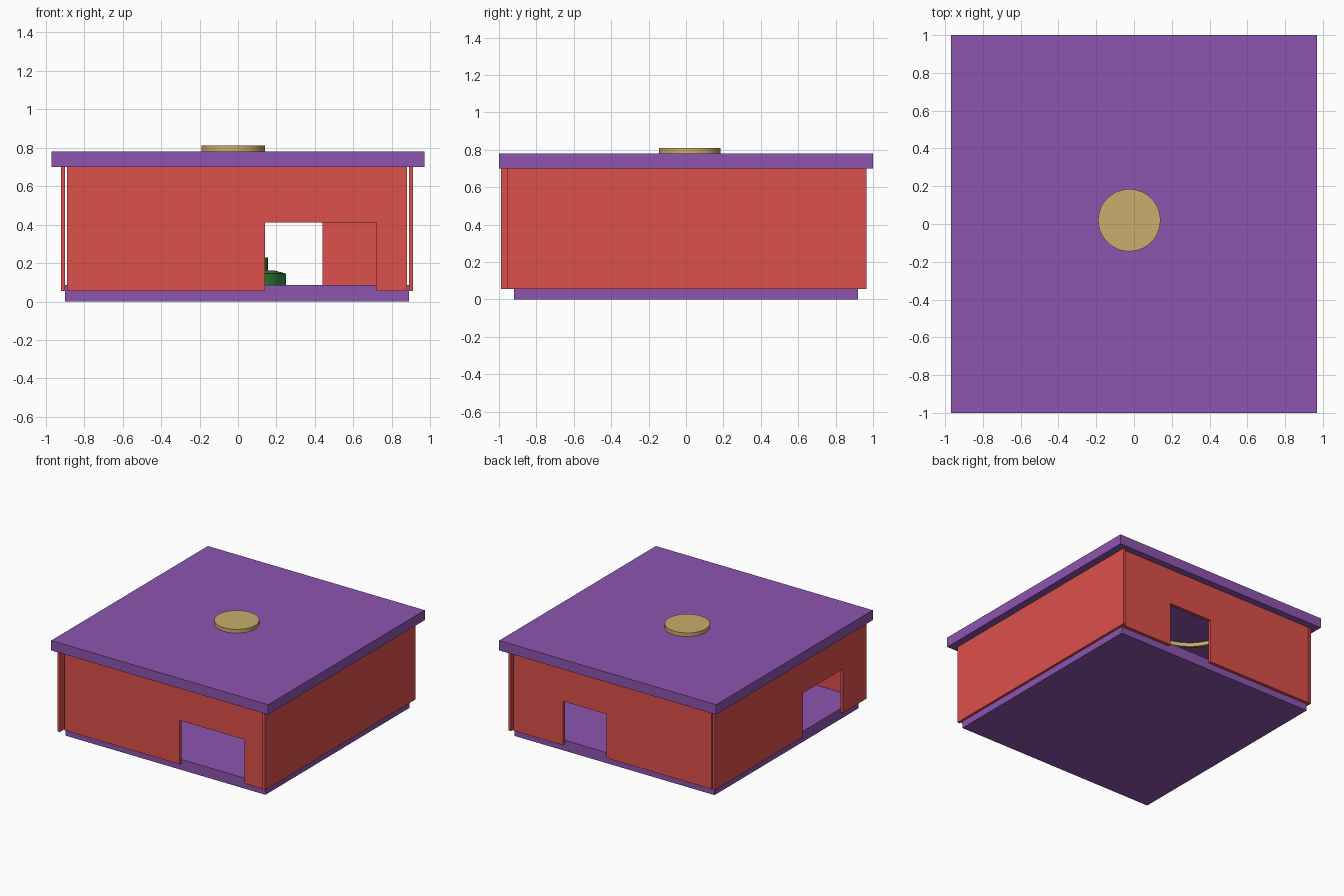
import bpy, bmesh, math

if "Cube" in bpy.data.objects:
    bpy.data.objects.remove(bpy.data.objects["Cube"])


def material(name, rgb):
    m = bpy.data.materials.new(name)
    m.diffuse_color = (*rgb, 1)
    m.use_nodes = True
    m.node_tree.nodes["Principled BSDF"].inputs["Base Color"].default_value = m.diffuse_color
    return m


PURPLE = material("purple", (0.27, 0.09, 0.43))
RED = material("red", (0.72, 0.08, 0.07))
TAN = material("tan", (0.58, 0.42, 0.15))
GREEN = material("green", (0.04, 0.30, 0.05))


def add_object(name, bm, mat):
    bmesh.ops.recalc_face_normals(bm, faces=bm.faces[:])
    me = bpy.data.meshes.new(name)
    bm.to_mesh(me)
    bm.free()
    me.materials.append(mat)
    ob = bpy.data.objects.new(name, me)
    bpy.context.collection.objects.link(ob)
    return ob


def box(name, x, y, z, mat):
    bm = bmesh.new()
    bmesh.ops.create_cube(bm, size=1)
    for v in bm.verts:
        v.co = [r[0] + (c + 0.5) * (r[1] - r[0]) for c, r in zip(v.co, (x, y, z))]
    return add_object(name, bm, mat)


def wall(name, axis, span, depth, door=None):
    """Upright slab running along an axis, with an optional doorway notch."""
    lo, hi, top, head = 0.055, 0.70, 0.70, 0.41
    pts = [(span[0], lo)]
    if door:
        pts += [(door[0], lo), (door[0], head), (door[1], head), (door[1], lo)]
    pts += [(span[1], lo), (span[1], hi), (span[0], top)]
    bm = bmesh.new()
    place = (lambda u, d, z: (u, d, z)) if axis == "x" else (lambda u, d, z: (d, u, z))
    face = bm.faces.new([bm.verts.new(place(u, depth[0], z)) for u, z in pts])
    out = bmesh.ops.extrude_face_region(bm, geom=[face])
    t = depth[1] - depth[0]
    move = [g for g in out["geom"] if isinstance(g, bmesh.types.BMVert)]
    bmesh.ops.translate(bm, verts=move, vec=place(0, t, 0))
    return add_object(name, bm, RED)


def lathe(name, profile, centre, mat, closed=False, sides=48):
    """Revolve (radius, height) points around a vertical axis."""
    bm = bmesh.new()
    vs = [bm.verts.new((centre[0] + r, centre[1], z)) for r, z in profile]
    n = len(vs)
    edges = [bm.edges.new((vs[i], vs[(i + 1) % n])) for i in range(n if closed else n - 1)]
    bmesh.ops.spin(bm, geom=vs + edges, cent=(*centre, 0), axis=(0, 0, 1),
                   angle=math.tau, steps=sides)
    bmesh.ops.remove_doubles(bm, verts=bm.verts[:], dist=0.0005)
    ob = add_object(name, bm, mat)
    bpy.ops.object.select_all(action="DESELECT")
    ob.select_set(True)
    bpy.context.view_layer.objects.active = ob
    bpy.ops.object.shade_smooth_by_angle(angle=math.radians(30))
    return ob


# Floor and roof slabs
box("floor", (-0.90, 0.89), (-0.92, 0.92), (0, 0.085), PURPLE)
box("roof", (-0.97, 0.97), (-1, 1), (0.70, 0.78), PURPLE)

# Four walls, three with doorways
wall("front_wall", "x", (-0.89, 0.88), (-0.945, -0.92), (0.14, 0.72))
wall("back_wall", "x", (-0.89, 0.88), (0.92, 0.945), (0.05, 0.44))
wall("left_wall", "y", (-0.99, 0.945), (-0.92, -0.90), (-0.69, -0.18))
wall("right_wall", "y", (-0.955, 0.965), (0.89, 0.91))

# Round cap on the roof
HUB = (-0.025, 0.02)
lathe("roof_cap", [(0, 0.78), (0.165, 0.78), (0.165, 0.81), (0, 0.81)], HUB, TAN)

# Stepped green stand inside
lathe("inner_stand", [(0, 0.085), (0.275, 0.085), (0.275, 0.145), (0.22, 0.16),
                      (0.18, 0.16), (0.18, 0.23), (0, 0.23)], HUB, GREEN)

# Tan ring under the ceiling
lathe("ceiling_ring", [(0.31, 0.70), (0.31, 0.67), (0.33, 0.67), (0.33, 0.70)],
      (-0.17, 0.44), TAN, closed=True)
